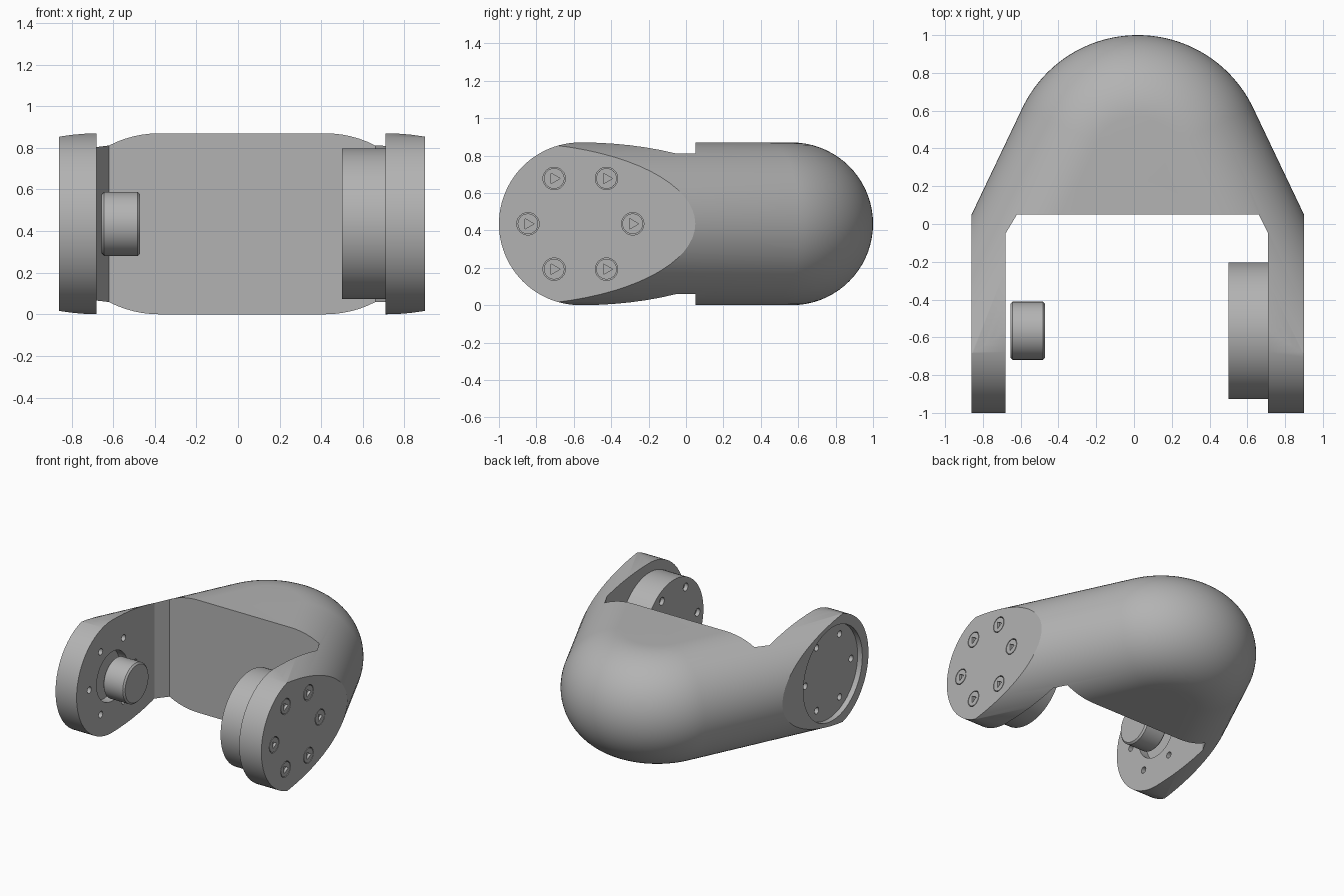
import bpy, bmesh, math
from mathutils import Matrix

if "Cube" in bpy.data.objects:
    bpy.data.objects.remove(bpy.data.objects["Cube"])

grey = bpy.data.materials.new("plain grey")
grey.use_nodes = True
grey.diffuse_color = (0.45, 0.45, 0.45, 1)
grey.node_tree.nodes["Principled BSDF"].inputs["Base Color"].default_value = (0.45, 0.45, 0.45, 1)

R = 0.435                      # half height, also the rounding radius
HUB_Y, MID_X = -0.565, 0.02    # hub axis and middle of the fork
LEFT, RIGHT = 0.9, -0.86       # outer faces
LEFT_IN, RIGHT_IN = 0.71, -0.68


def finish(bm, name):
    bmesh.ops.recalc_face_normals(bm, faces=bm.faces)
    mesh = bpy.data.meshes.new(name)
    bm.to_mesh(mesh)
    bm.free()
    mesh.materials.append(grey)
    obj = bpy.data.objects.new(name, mesh)
    bpy.context.collection.objects.link(obj)
    return obj


def loft(name, loops):
    """Skin a stack of closed loops and cap both ends."""
    bm = bmesh.new()
    rings = [[bm.verts.new(p) for p in loop] for loop in loops]
    n = len(rings[0])
    for a, b in zip(rings, rings[1:]):
        for i in range(n):
            j = (i + 1) % n
            bm.faces.new((a[i], a[j], b[j], b[i]))
    bm.faces.new(rings[0])
    bm.faces.new(rings[-1])
    return finish(bm, name)


def discs(name, x0, x1, radius, spots=((HUB_Y, R),), sides=64):
    """One or more cylinders along x between x0 and x1."""
    bm = bmesh.new()
    for y, z in spots:
        place = Matrix.Translation(((x0 + x1) / 2, y, z)) @ Matrix.Rotation(math.pi / 2, 4, 'Y')
        bmesh.ops.create_cone(bm, cap_ends=True, segments=sides, radius1=radius,
                              radius2=radius, depth=abs(x1 - x0), matrix=place)
    return finish(bm, name)


def boolean(obj, cutter, operation='DIFFERENCE'):
    bpy.context.view_layer.objects.active = obj
    mod = obj.modifiers.new("cut", 'BOOLEAN')
    mod.object, mod.operation, mod.solver = cutter, operation, 'EXACT'
    bpy.ops.object.modifier_apply(modifier=mod.name)
    bpy.data.objects.remove(cutter)


def bolt_circle(radius, count=6):
    return [(HUB_Y + radius * math.cos(k * math.tau / count),
             R + radius * math.sin(k * math.tau / count)) for k in range(count)]


# Fork body: rounded edge swept around a nose with two spreading sides
NOSE_R, NOSE_Y, TAPER = 0.677, 0.323, math.asin(0.43)


def outline(theta):
    rho, z = NOSE_R - R * (1 - math.cos(theta)), R + R * math.sin(theta)
    pts = []
    steps = 48
    for i in range(steps + 1):
        a = TAPER + (math.pi - 2 * TAPER) * i / steps
        pts.append((MID_X + rho * math.cos(a), NOSE_Y + rho * math.sin(a), z))
    run, drop = 2 * math.sin(TAPER), 2 * math.cos(TAPER)
    first, last = pts[0], pts[-1]
    return ([(first[0] + run, first[1] - drop, z)] + pts +
            [(last[0] - run, last[1] - drop, z)])


layers = 36
body = loft("fork_body", [outline(math.pi * (i / layers - 0.5)) for i in range(layers + 1)])

# Trim to flat outer faces and round hub ends
side = [(HUB_Y + R * math.cos(a), R + R * math.sin(a))
        for a in (math.pi * (0.5 + i / 48) for i in range(49))]
side = [(1.2, R * 2)] + side + [(1.2, 0)]
boolean(body, loft("trim", [[(x, y, z) for y, z in side] for x in (RIGHT, LEFT)]), 'INTERSECT')

# Open the space between the arms
gap = [(RIGHT_IN, -2), (RIGHT_IN, -0.05), (-0.62, 0.05),
       (0.66, 0.05), (LEFT_IN, -0.05), (LEFT_IN, -2)]
boolean(body, loft("gap", [[(x, y, z) for x, y in gap] for z in (-1, 2)]))

# Right arm: outer recess, bore behind the shaft and small through holes
boolean(body, discs("recess", RIGHT - 0.1, RIGHT + 0.04, 0.36))
boolean(body, discs("bore", RIGHT_IN - 0.07, RIGHT_IN + 0.1, 0.19))
boolean(body, discs("pin_holes", RIGHT - 0.1, RIGHT_IN + 0.1, 0.025, bolt_circle(0.28), 16))

# Left arm: counterbores filled by screws with three-sided sockets
spots = bolt_circle(0.28)
boolean(body, discs("counterbores", LEFT - 0.03, LEFT + 0.1, 0.06, spots, 24))
screws = discs("screw_heads", LEFT - 0.035, LEFT, 0.055, spots, 24)
boolean(screws, discs("sockets", LEFT - 0.02, LEFT + 0.1, 0.032, spots, 3))

# Drum on the left arm and stub shaft by the right arm
drum = discs("hub_drum", 0.5, LEFT_IN + 0.01, 0.362)
boolean(drum, discs("drum_holes", 0.4, 0.53, 0.03, bolt_circle(0.29), 16))
shaft = discs("stub_shaft", -0.655, -0.47, 0.154)
bevel = shaft.modifiers.new("bevel", 'BEVEL')
bevel.width, bevel.segments, bevel.limit_method = 0.012, 1, 'ANGLE'

bpy.ops.object.select_all(action='DESELECT')
for part in (body, screws, drum, shaft):
    part.select_set(True)
bpy.context.view_layer.objects.active = body
bpy.ops.object.shade_smooth_by_angle(angle=math.radians(25))
